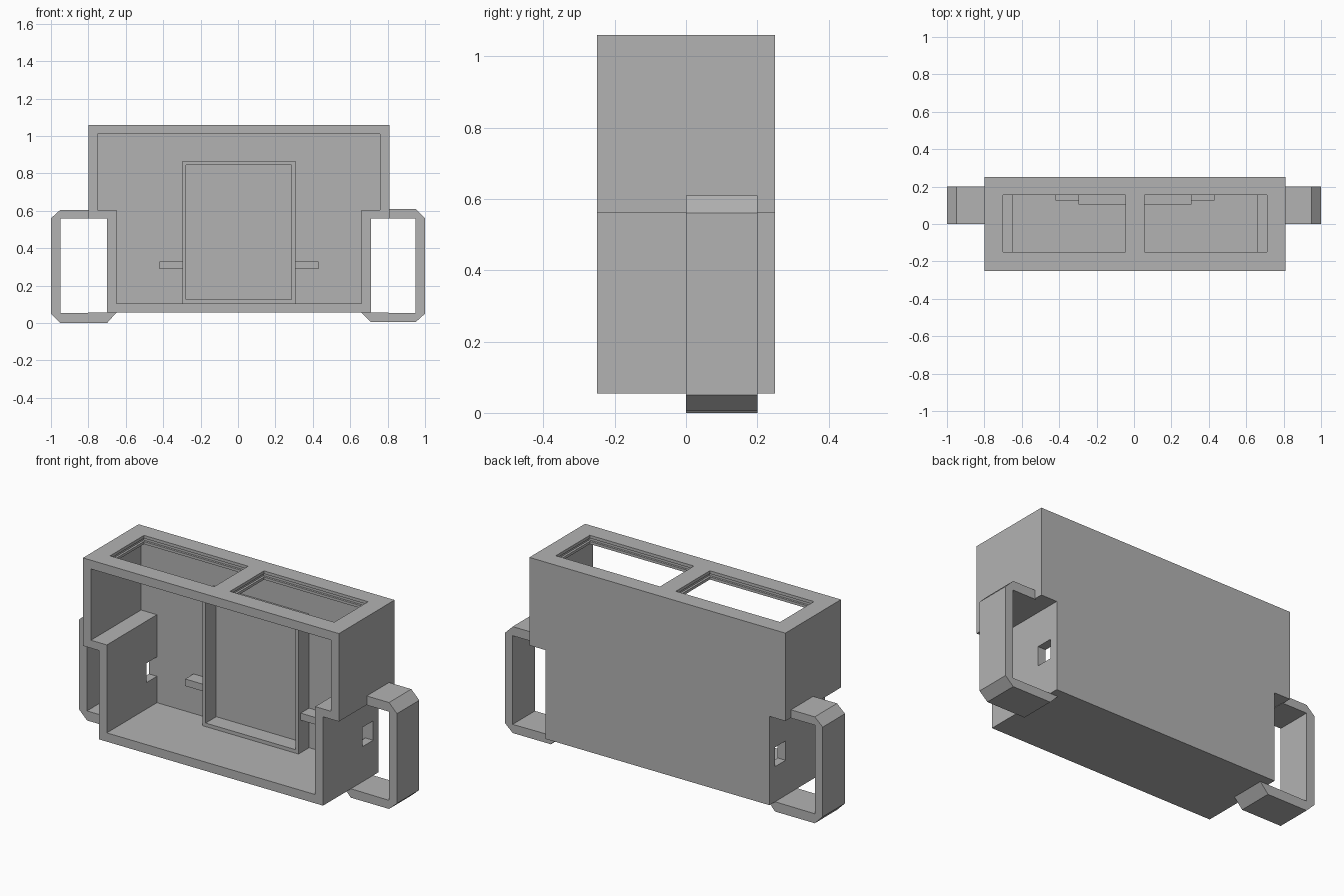
import bpy, bmesh

if "Cube" in bpy.data.objects:
    bpy.data.objects.remove(bpy.data.objects["Cube"], do_unlink=True)

CX = 0.005  # the case sits very slightly off the centre

grey = bpy.data.materials.new("plain grey")
grey.use_nodes = True
grey.diffuse_color = (0.45, 0.45, 0.45, 1)
grey.node_tree.nodes["Principled BSDF"].inputs["Base Color"].default_value = (0.45, 0.45, 0.45, 1)


def prism(name, outline, y0, y1):
    """Extrude an x-z outline from y0 to y1."""
    bm = bmesh.new()
    face = bm.faces.new([bm.verts.new((x, y0, z)) for x, z in outline])
    ext = bmesh.ops.extrude_face_region(bm, geom=[face])
    moved = [v for v in ext["geom"] if isinstance(v, bmesh.types.BMVert)]
    bmesh.ops.translate(bm, verts=moved, vec=(0, y1 - y0, 0))
    bmesh.ops.recalc_face_normals(bm, faces=bm.faces)
    mesh = bpy.data.meshes.new(name)
    bm.to_mesh(mesh)
    bm.free()
    mesh.materials.append(grey)
    obj = bpy.data.objects.new(name, mesh)
    bpy.context.collection.objects.link(obj)
    return obj


def box(name, x0, x1, y0, y1, z0, z1):
    return prism(name, [(x0, z0), (x1, z0), (x1, z1), (x0, z1)], y0, y1)


def cut(target, cutters):
    """Subtract the cutters, bake the result and remove them."""
    for c in cutters:
        c.hide_render = True
        mod = target.modifiers.new("cut", 'BOOLEAN')
        mod.operation = 'DIFFERENCE'
        mod.solver = 'EXACT'
        mod.object = c
    graph = bpy.context.evaluated_depsgraph_get()
    baked = bpy.data.meshes.new_from_object(target.evaluated_get(graph))
    target.modifiers.clear()
    target.data = baked
    for c in cutters:
        bpy.data.objects.remove(c, do_unlink=True)


def shouldered(low, high, bottom, step, top):
    """Outline with a narrow lower part and a wide upper part."""
    half = [(low, bottom), (low, step), (high, step), (high, top)]
    return [(CX + x, z) for x, z in half] + [(CX - x, z) for x, z in reversed(half)]


# Case: shell open at the front
case = prism("case", shouldered(0.705, 0.805, 0.055, 0.56, 1.06), -0.25, 0.25)
cutters = [prism("cavity", shouldered(0.655, 0.755, 0.105, 0.605, 1.01), -0.3, 0.2)]
for s in (-1, 1):
    # Roof opening with a groove around its edge
    a, b = sorted((CX + s * 0.05, CX + s * 0.705))
    g = 0.012
    cutters.append(box("roof_opening", a, b, -0.15, 0.155, 0.99, 1.1))
    cutters.append(box("roof_groove", a - g, b + g, -0.15 - g, 0.155 + g, 1.025, 1.043))
    # Small slot through the lower side wall
    a, b = sorted((CX + s * 0.6, CX + s * 0.75))
    cutters.append(box("side_slot", a, b, 0.105, 0.2, 0.255, 0.365))
cut(case, cutters)

# Raised frame on the inside of the back wall
frame = box("inner_frame", CX - 0.302, CX + 0.302, 0.105, 0.201, 0.104, 0.865)
cut(frame, [box("frame_hole", CX - 0.282, CX + 0.282, 0, 0.3, 0.125, 0.845)])

for s, side in ((-1, "right"), (1, "left")):
    # Peg beside the frame
    a, b = sorted((CX + s * 0.3, CX + s * 0.425))
    box(side + "_peg", a, b, 0.125, 0.201, 0.29, 0.33)
    # Side handle with chamfered corners
    end, wall, foot = (s * CX + r for r in (0.8, 0.705, 0.655))
    lift = 0.005 if s > 0 else 0
    outline = [(end, 0.605 + lift), (0.95, 0.605 + lift), (1, 0.56), (1, 0.05),
               (0.95, lift), (wall, lift), (foot, 0.056), (0.95, 0.054),
               (0.95, 0.558), (end, 0.558)]
    prism(side + "_handle", [(s * x, z) for x, z in outline], 0, 0.2)
